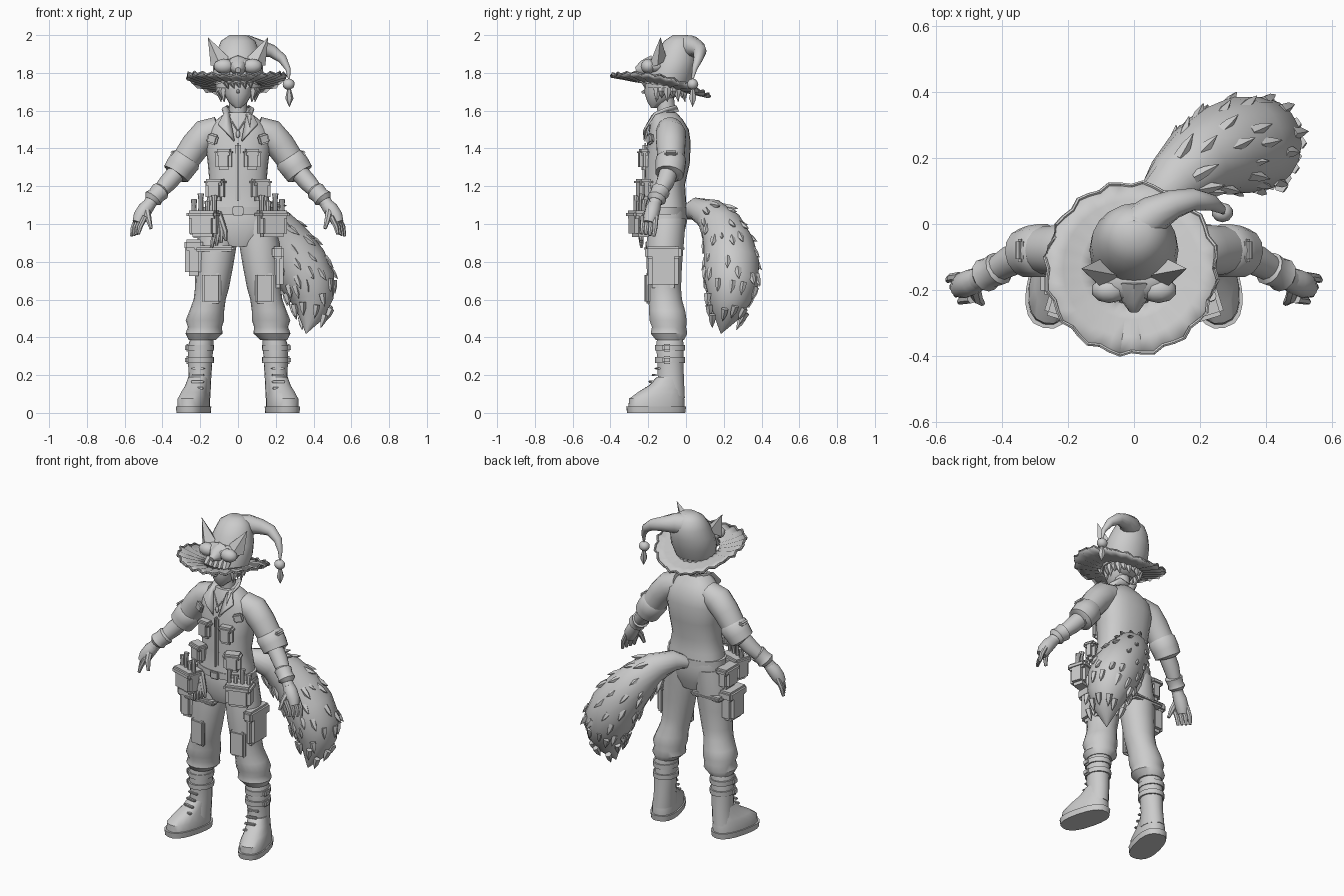
import bpy, bmesh, math, random
from mathutils import Vector, Matrix

random.seed(4)
if "Cube" in bpy.data.objects:
    bpy.data.objects.remove(bpy.data.objects["Cube"], do_unlink=True)

GREY = (0.6, 0.6, 0.6, 1)
clay = bpy.data.materials.new("plain_grey")
clay.use_nodes = True
clay.diffuse_color = GREY
clay.node_tree.nodes["Principled BSDF"].inputs["Base Color"].default_value = GREY
made = []
SIDES = ((1, "left"), (-1, "right"))


def finish(name, bm):
    bmesh.ops.recalc_face_normals(bm, faces=bm.faces)
    mesh = bpy.data.meshes.new(name)
    bm.to_mesh(mesh)
    bm.free()
    mesh.materials.append(clay)
    obj = bpy.data.objects.new(name, mesh)
    bpy.context.collection.objects.link(obj)
    made.append(obj)
    return obj


def skin(bm, rings):
    """Bridge a stack of point rings and cap both ends."""
    loops = [[bm.verts.new(p) for p in ring] for ring in rings]
    n = len(loops[0])
    for a, b in zip(loops, loops[1:]):
        for i in range(n):
            j = (i + 1) % n
            bm.faces.new((a[i], a[j], b[j], b[i]))
    bm.faces.new(loops[0])
    bm.faces.new(loops[-1])


def circle(n):
    return [(math.cos(math.tau * i / n), math.sin(math.tau * i / n)) for i in range(n)]


def loft(name, sections, side=1, n=18, turn=0.0, power=1.0):
    """Level oval rings given as x, y, z, half width, half depth."""
    bm, rings = bmesh.new(), []
    for x, y, z, rx, ry in sections:
        ring = []
        for c, s in circle(n):
            u = rx * math.copysign(abs(c) ** power, c)
            v = ry * math.copysign(abs(s) ** power, s)
            px = x + u * math.cos(turn) - v * math.sin(turn)
            ring.append((side * px, y + u * math.sin(turn) + v * math.cos(turn), z))
        rings.append(ring)
    skin(bm, rings)
    return finish(name, bm)


def add_tube(bm, path, side=1, n=12):
    """Round rings along a path given as x, y, z, radius."""
    pts = [Vector((side * x, y, z)) for x, y, z, r in path]
    rings = []
    for i, p in enumerate(pts):
        t = (pts[min(i + 1, len(pts) - 1)] - pts[max(i - 1, 0)]).normalized()
        ref = Vector((0, 1, 0)) if abs(t.y) < 0.9 else Vector((1, 0, 0))
        u = t.cross(ref).normalized()
        v = t.cross(u)
        rings.append([p + path[i][3] * (u * c + v * s) for c, s in circle(n)])
    skin(bm, rings)


def tube(name, path, side=1, n=12):
    bm = bmesh.new()
    add_tube(bm, path, side, n)
    return finish(name, bm)


def box(name, place, size, side=1, yaw=0.0, lean=0.0, bevel=0.012):
    bm = bmesh.new()
    bmesh.ops.create_cube(bm, size=1)
    bmesh.ops.scale(bm, vec=size, verts=bm.verts)
    bmesh.ops.bevel(bm, geom=bm.edges[:], offset=min(bevel, min(size) * 0.35), segments=2, affect='EDGES')
    spin = Matrix.Rotation(side * yaw, 4, 'Z') @ Matrix.Rotation(side * lean, 4, 'Y')
    bm.transform(Matrix.Translation((side * place[0], place[1], place[2])) @ spin)
    return finish(name, bm)


def ball(name, place, radii, side=1):
    bm = bmesh.new()
    bmesh.ops.create_icosphere(bm, subdivisions=2, radius=1)
    bmesh.ops.scale(bm, vec=radii, verts=bm.verts)
    bmesh.ops.translate(bm, vec=(side * place[0], place[1], place[2]), verts=bm.verts)
    return finish(name, bm)


def plate(name, corners, side=1, thick=0.012):
    bm = bmesh.new()
    bm.faces.new([bm.verts.new((side * x, y, z)) for x, y, z in corners])
    obj = finish(name, bm)
    obj.modifiers.new("thickness", 'SOLIDIFY').thickness = thick
    obj.modifiers["thickness"].offset = 0


def pouch(name, place, size, side=1, yaw=0.0):
    """Bulging pocket with a flap over its top third."""
    x, y, z = place
    w, d, h = size
    box(name, place, size, side, yaw, bevel=0.02)
    box(name + "_flap", (x, y, z + h * 0.36), (w * 1.08, d * 1.2, h * 0.3), side, yaw)


# Trunk
loft("trousers_seat", [(0, -.11, .88, .1, .08), (0, -.11, .94, .17, .1), (0, -.1, 1.03, .185, .11),
                       (0, -.1, 1.1, .165, .1)], power=0.85)
loft("jacket", [(0, -.11, 1.08, .175, .115), (0, -.11, 1.13, .165, .11), (0, -.11, 1.21, .15, .105),
                (0, -.1, 1.32, .16, .12), (0, -.09, 1.43, .175, .115), (0, -.09, 1.5, .165, .105),
                (0, -.1, 1.55, .115, .085), (0, -.11, 1.59, .065, .06)], power=0.85, n=24)
tube("neck", [(0, -.1, 1.54, .05), (0, -.11, 1.68, .045)])
tube("belt", [(0, -.11, 1.05, .12), (0, -.11, 1.09, .12)], n=24).scale.x = 1.58
box("belt_buckle", (0, -.235, 1.07), (.06, .02, .05))
box("jacket_placket", (0, -.215, 1.27), (.03, .03, .32))
tube("necklace_cord", [(-.05, -.17, 1.57, .005), (0, -.205, 1.49, .005), (.05, -.17, 1.57, .005)], n=6)
ball("necklace_charm", (0, -.21, 1.475), (.012, .008, .02))

# Head and hair
loft("head", [(0, -.17, 1.615, .015, .015), (0, -.15, 1.645, .05, .055), (0, -.13, 1.69, .075, .09),
              (0, -.12, 1.76, .085, .1), (0, -.11, 1.84, .075, .09)])
tube("nose", [(0, -.2, 1.71, .014), (0, -.235, 1.695, .006)], n=6)
ball("hair_cap", (0, -.08, 1.75), (.1, .09, .085))
bm = bmesh.new()
for k in range(15):
    a = math.radians(-35 + k * 250 / 14)
    c, s = math.cos(a), math.sin(a)
    add_tube(bm, [(.07 * c, -.1 + .08 * s, 1.76, .03), (.098 * c, -.1 + .09 * s, 1.7, .022),
                  (.09 * c, -.1 + .1 * s, 1.645 + .02 * (k % 2), .001)], n=6)
for x in (-.06, -.03, 0, .03, .06):
    add_tube(bm, [(x, -.19, 1.79, .025), (x * 1.1, -.225, 1.75, .018), (x + .01, -.215, 1.715, .001)], n=6)
finish("hair_locks", bm)

# Pleated brim, high at the front and sides, low at the back
bm, rings, rim = bmesh.new(), [], []
for f in (0.42, 0.6, 0.8, 1.0):
    ring = []
    for i, (c, s) in enumerate(circle(48)):
        r = .258 * f * (1 + (.025 * (i % 3 - 1) if f == 1 else 0))
        pleat = .006 * f * math.cos(math.pi * i)
        z = 1.735 - .055 * s * f + .05 * c * c * f * f + pleat
        ring.append(Vector((-.008 + r * c, -.135 + r * s, z)))
    rings.append([bm.verts.new(p) for p in ring])
for a, b in zip(rings, rings[1:]):
    for i in range(48):
        bm.faces.new((a[i], a[i - 1], b[i - 1], b[i]))
rim = [tuple(p * 1.0) + (.006,) for p in ring]
finish("hat_brim", bm).modifiers.new("thickness", 'SOLIDIFY').thickness = .01
tube("hat_brim_binding", rim + rim[:1], n=6)

# Crown, drooping tip and hanging charm
loft("hat_crown", [(0, -.1, 1.72, .12, .115), (0, -.08, 1.79, .135, .125), (0, -.06, 1.86, .13, .12),
                   (0, -.045, 1.92, .11, .108), (0, -.035, 1.97, .09, .08), (0, -.03, 2.0, .045, .04)], n=20)
tube("hat_tip", [(.0, -.02, 1.93, .07), (.06, .03, 1.94, .058), (.12, .06, 1.93, .044), (.18, .075, 1.915, .034),
                 (.235, .065, 1.875, .025), (.265, .045, 1.82, .014), (.27, .035, 1.77, .006)])
ball("hat_charm_bead", (.268, .035, 1.74), (.033, .03, .03))
tube("hat_charm_drop", [(.27, .035, 1.73, .006), (.272, .035, 1.665, .022), (.272, .035, 1.62, .001)], n=6)

# Animal mask on the hat
ball("mask_brow", (0, -.165, 1.835), (.125, .07, .045))
tube("mask_snout", [(0, -.17, 1.84, .055), (0, -.23, 1.825, .04), (0, -.265, 1.815, .015)], n=8)

for side, word in SIDES:
    ball(word + "_mask_cheek", (.075, -.2, 1.835), (.055, .04, .04), side)
    bm = bmesh.new()
    base = [bm.verts.new((side * x, y, z)) for x, y, z in
            ((.025, -.16, 1.86), (.09, -.2, 1.83), (.145, -.15, 1.84), (.09, -.1, 1.87))]
    tip = bm.verts.new((side * .16, -.135, 1.99))
    bm.faces.new(base)
    for i in range(4):
        bm.faces.new((base[i], base[i - 1], tip))
    finish(word + "_hat_ear", bm)

    # Collar, front pockets and shoulder tab
    plate(word + "_collar", [(.0, -.04, 1.6), (.06, -.05, 1.625), (.085, -.11, 1.61), (.075, -.165, 1.585),
                             (.105, -.2, 1.53), (.065, -.225, 1.49), (.02, -.22, 1.44), (.045, -.18, 1.57)], side)
    pouch(word + "_chest_pocket", (.075, -.225, 1.34), (.085, .05, .11), side, .15)
    pouch(word + "_waist_pocket", (.12, -.225, 1.18), (.1, .065, .115), side, .35)
    box(word + "_breast_tab", (.135, -.19, 1.45), (.06, .025, .055), side, .4, -.3)

    # Arm, rolled sleeve and gauntlet
    tube(word + "_sleeve", [(.1, -.085, 1.5, .07), (.17, -.08, 1.475, .082), (.225, -.08, 1.415, .078),
                            (.27, -.08, 1.35, .073), (.305, -.08, 1.3, .07)], side, 14)
    tube(word + "_sleeve_roll", [(.265, -.08, 1.355, .07), (.275, -.08, 1.34, .082), (.305, -.083, 1.3, .08),
                                 (.328, -.088, 1.265, .076), (.332, -.09, 1.26, .055)], side, 14)
    box(word + "_sleeve_badge", (.345, -.08, 1.375), (.03, .07, .025), side, 0, .7)
    tube(word + "_forearm", [(.3, -.085, 1.3, .05), (.37, -.11, 1.22, .048), (.43, -.145, 1.155, .037),
                             (.475, -.17, 1.1, .033)], side)
    tube(word + "_glove_cuff", [(.405, -.13, 1.18, .04), (.41, -.135, 1.175, .052), (.435, -.148, 1.15, .046),
                                (.45, -.155, 1.135, .052), (.46, -.16, 1.12, .035)], side)
    tube(word + "_palm", [(.455, -.16, 1.12, .03), (.49, -.175, 1.08, .04), (.515, -.185, 1.04, .04),
                          (.53, -.195, 1.005, .03)], side)
    bm = bmesh.new()
    for k in range(4):
        x, y = .55 - .012 * k, -.16 - .022 * k
        add_tube(bm, [(x - .022, y, 1.04, .015), (x + .005, y - .004, .985, .014),
                      (x + .014, y - .01, .935 + .004 * k, .009)], side, 7)
    add_tube(bm, [(.485, -.19, 1.08, .02), (.475, -.225, 1.03, .017), (.46, -.24, .975, .009)], side, 7)
    finish(word + "_fingers", bm)

    # Trouser leg with gathered folds
    loft(word + "_trouser_leg", [(.1, -.1, 1.03, .085, .1), (.113, -.11, .9, .108, .1), (.125, -.115, .78, .1, .095),
                                 (.138, -.115, .66, .09, .09), (.15, -.11, .6, .085, .09), (.165, -.1, .54, .092, .097),
                                 (.175, -.095, .49, .102, .1), (.175, -.09, .455, .09, .092), (.18, -.09, .42, .098, .098),
                                 (.19, -.085, .385, .07, .075)], side)
    box(word + "_knee_patch", (.14, -.2, .66), (.1, .03, .16), side, .1)

    # Boot
    loft(word + "_boot_shaft", [(.19, -.085, .4, .06, .068), (.197, -.085, .36, .066, .074), (.2, -.083, .27, .064, .07),
                                (.202, -.08, .18, .06, .07), (.21, -.09, .08, .064, .085)], side)
    loft(word + "_boot_sole", [(.235, -.158, 0, .08, .157), (.235, -.158, .035, .083, .162)], side, 20, .25, .8)
    loft(word + "_boot_foot", [(.235, -.157, .03, .076, .152), (.234, -.155, .075, .076, .15),
                               (.228, -.135, .11, .066, .122), (.215, -.105, .145, .06, .092),
                               (.205, -.085, .19, .056, .07)], side, 20, .25, .85)
    for z in (.28, .345):
        loft(word + "_boot_strap", [(.199, -.084, z - .015, .072, .08), (.199, -.084, z + .015, .073, .081)], side)
        box(word + "_boot_buckle", (.268, -.1, z), (.025, .05, .04), side)
    for z in (.13, .165, .2, .235):
        box(word + "_boot_lace", (.222 - z * .05, -.15 - (.235 - z) * .5, z), (.07, .02, .012), side, .2)

    # Belt bag with tools standing in it
    pouch(word + "_belt_bag", (.18, -.24, 1.0), (.15, .1, .14), side, .3)
    for k, top in enumerate((1.15, 1.12, 1.16, 1.13)):
        x = .125 + k * .036
        tube(word + "_belt_tool", [(x, -.265 + k * .014, 1.02, .014), (x, -.265 + k * .014, top - .03, .013),
                                   (x, -.26 + k * .014, top, .017)], side, 8)

# Thigh gear, different on each side
pouch("left_cargo_pocket", (.212, -.12, .77), (.06, .16, .22))
pouch("right_thigh_pouch", (.235, -.13, .82), (.09, .14, .19), -1)
box("right_thigh_strap", (.125, -.115, .87), (.21, .215, .03), -1)
pouch("right_hip_pouch", (.215, -.11, .99), (.08, .12, .13), -1)
bm = bmesh.new()
for k in range(4):
    add_tube(bm, [(-.105, -.22, 1.06, .018), (-.125 + k * .018, -.24, .96, .018),
                  (-.14 + k * .025, -.235, .875 + .012 * k, .008)], n=7)
finish("hanging_gloves", bm)

# Bushy tail with tufts lying along it
TAIL = [(0, -.01, 1.06, .035), (.05, .05, 1.08, .06), (.12, .13, 1.05, .088), (.19, .19, .98, .115),
        (.26, .225, .89, .135), (.325, .24, .79, .148), (.372, .242, .69, .145), (.392, .23, .6, .115),
        (.385, .21, .51, .068), (.36, .185, .42, .002)]
tube("tail", TAIL, n=18)
bm = bmesh.new()
for i in range(2, len(TAIL) - 2):
    here, ahead = Vector(TAIL[i][:3]), Vector(TAIL[i + 1][:3])
    t = (ahead - here).normalized()
    u = t.cross(Vector((0, 1, 0))).normalized()
    v = t.cross(u)
    for k in range(11):
        a = math.tau * (k + .5 * (i % 2)) / 11 + random.uniform(-.15, .15)
        out = u * math.cos(a) + v * math.sin(a)
        root = here.lerp(ahead, random.random()) + out * (TAIL[i][3] * .9)
        reach = root + t * .07 + out * (TAIL[i + 1][3] - TAIL[i][3] + .025)
        add_tube(bm, [(*root, .02), (*root.lerp(reach, .5), .016), (*reach, .001)], n=5)
finish("tail_tufts", bm)

# Belt was stretched along x only; shade everything smooth with crisp edges
bpy.ops.object.select_all(action='DESELECT')
for obj in made:
    obj.select_set(True)
bpy.context.view_layer.objects.active = made[0]
bpy.ops.object.shade_smooth_by_angle(angle=math.radians(40))
